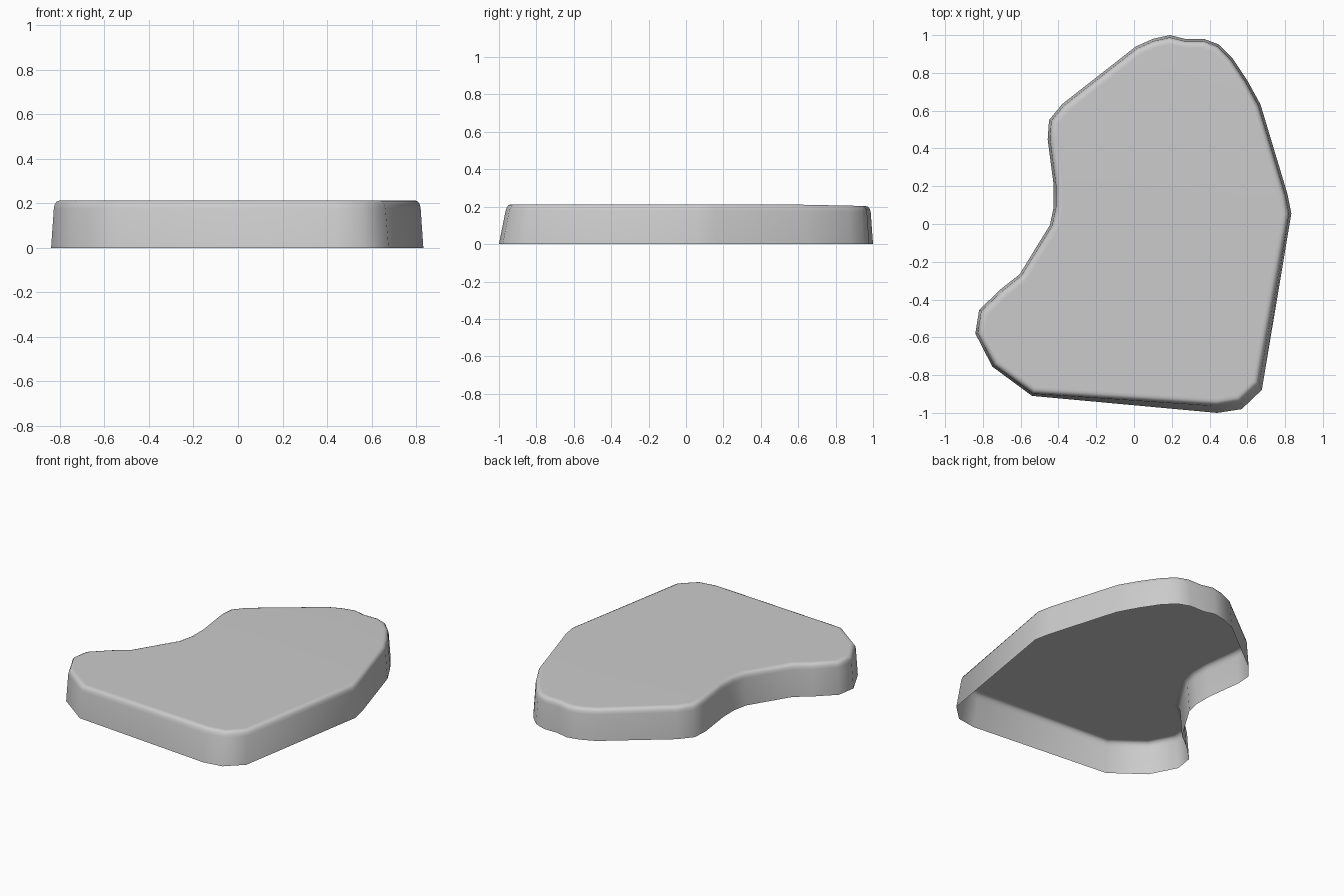
import bpy, bmesh
from mathutils import Vector

cube = bpy.data.objects.get("Cube")
if cube:
    bpy.data.objects.remove(cube, do_unlink=True)

# Ground outline, counter-clockwise from the rear tip
OUTLINE = [(.19, 1), (.10, .98), (.01, .94), (-.38, .635), (-.45, .55),
           (-.457, .447), (-.425, .204), (-.425, .09), (-.445, -.005),
           (-.606, -.267), (-.705, -.345), (-.82, -.455), (-.84, -.58),
           (-.75, -.755), (-.54, -.91), (.44, -1), (.57, -.98),
           (.677, -.878), (.833, .056), (.813, .157), (.67, .632),
           (.60, .76), (.52, .88), (.45, .95), (.37, .98), (.27, .98)]


def inset(points, amount):
    """Move a closed outline inwards by a mitred distance."""
    result = []
    for i, p in enumerate(points):
        before = (p - points[i - 1]).normalized()
        after = (points[(i + 1) % len(points)] - p).normalized()
        n1, n2 = Vector((-before.y, before.x)), Vector((-after.y, after.x))
        result.append(p + (n1 + n2) * amount / (1 + n1.dot(n2)))
    return result


def lean(p):
    """Extra backward lean of the wall at the front right corner."""
    if p.y < -.6:
        return Vector((-.004, .026)) * min(1, max(0, (p.x + .54) / .98))
    return Vector((0, 0))


base = [Vector(p) for p in OUTLINE]

# Wall and rounded rim: inset, height, share of the lean
RINGS = [(0, 0, 0), (.012, .178, .9), (.016, .196, 1),
         (.024, .208, 1), (.036, .213, 1), (.05, .213, 1)]

bm = bmesh.new()
rings = []
for amount, height, share in RINGS:
    ring = []
    for start, p in zip(base, inset(base, amount)):
        q = p + lean(start) * share
        drop = .01 * max(0, q.y - .5) / .5 * height / .213
        ring.append(bm.verts.new((q.x, q.y, height - drop)))
    rings.append(ring)

for low, high in zip(rings, rings[1:]):
    for i in range(len(low)):
        j = (i + 1) % len(low)
        bm.faces.new((low[i], low[j], high[j], high[i]))

# Flat top, underside left open
top = bm.faces.new(rings[-1])
bmesh.ops.triangulate(bm, faces=[top])

mesh = bpy.data.meshes.new("stone_slab")
bm.to_mesh(mesh)
bm.free()
slab = bpy.data.objects.new("stone_slab", mesh)
bpy.context.collection.objects.link(slab)
mesh.shade_smooth()

# Plain grey stone
grey = bpy.data.materials.new("stone_grey")
grey.use_nodes = True
colour = (.6, .6, .6, 1)
grey.diffuse_color = colour
grey.node_tree.nodes["Principled BSDF"].inputs["Base Color"].default_value = colour
mesh.materials.append(grey)
